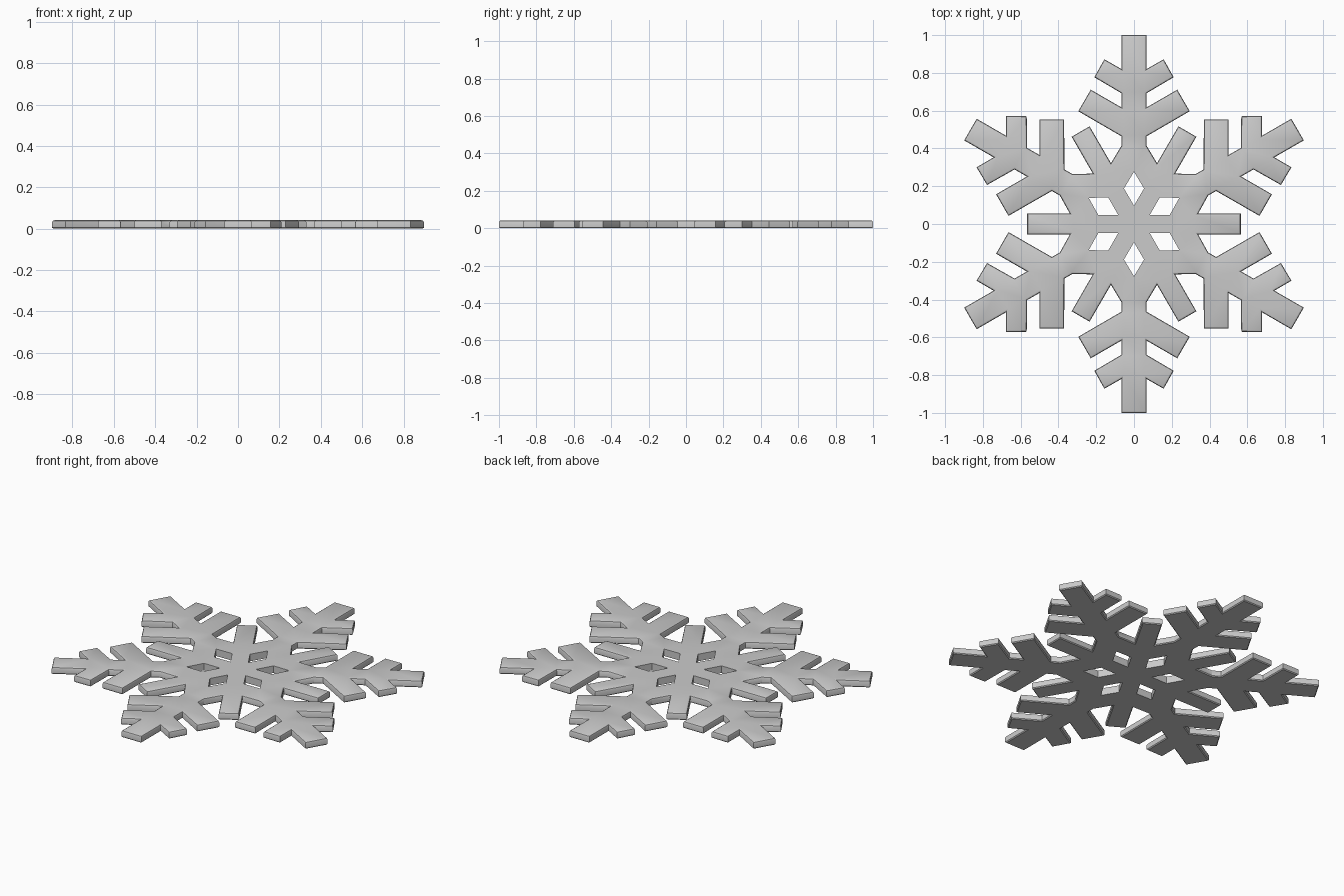
import bpy, bmesh
from math import radians
from mathutils import Vector, Matrix

if "Cube" in bpy.data.objects:
    bpy.data.objects.remove(bpy.data.objects["Cube"])

HEIGHT = 0.042

# Right half of one arm's outline, from the tip to the short spoke's end corner
HALF = [(0.066, 1.0), (0.066, 0.82), (0.157, 0.872), (0.21, 0.777), (0.066, 0.692),
        (0.066, 0.617), (0.229, 0.711), (0.295, 0.597), (0.066, 0.464),
        (0.066, 0.415), (0.122, 0.322), (0.235, 0.517)]
DIAMOND = [(0, 0.277), (0.053, 0.188), (0, 0.097), (-0.053, 0.188)]


def rotated(points, i):
    m = Matrix.Rotation(radians(-60 * i), 2)
    return [m @ Vector(p) for p in points]


def inset(points, d):
    """Move a clockwise outline inwards by d with mitred corners."""
    out = []
    for i, p in enumerate(points):
        a = (p - points[i - 1]).normalized()
        b = (points[(i + 1) % len(points)] - p).normalized()
        na, nb = Vector((a.y, -a.x)), Vector((b.y, -b.x))
        out.append(p + (na + nb) * d / (1 + na.dot(nb)))
    return out


def add_ring(bm, points, z):
    vs = [bm.verts.new((p.x, p.y, z)) for p in points]
    es = [bm.edges.new((vs[i - 1], vs[i])) for i in range(len(vs))]
    return vs, es


def build_wall(bm, levels):
    """Stack outlines into a wall; return the bottom and top edge loops."""
    rings = [add_ring(bm, pts, z) for pts, z in levels]
    for (lo, _), (hi, _) in zip(rings, rings[1:]):
        for i in range(len(lo)):
            bm.faces.new((lo[i - 1], lo[i], hi[i], hi[i - 1]))
    return rings[0][1], rings[-1][1]


arm = [(-x, y) for x, y in reversed(HALF)] + HALF
outline = [p for i in range(6) for p in rotated(arm, i)]

bm = bmesh.new()
# Outer rim with softened upper and lower edges
profile = [(0.005, 0), (0, 0.005), (0, HEIGHT - 0.011),
           (0.003, HEIGHT - 0.004), (0.011, HEIGHT)]
bottom, top = build_wall(bm, [(inset(outline, d), z) for d, z in profile])

# Six straight-walled diamond openings
for i in range(6):
    pts = rotated(DIAMOND, i)
    b, t = build_wall(bm, [(pts, 0), (pts, HEIGHT)])
    bottom += b
    top += t

# Flat faces, leaving the diamonds open
for edges, nz in ((bottom, -1), (top, 1)):
    bmesh.ops.triangle_fill(bm, edges=edges, use_beauty=True, normal=(0, 0, nz))
bmesh.ops.recalc_face_normals(bm, faces=bm.faces)

mesh = bpy.data.meshes.new("snowflake")
bm.to_mesh(mesh)
bm.free()
flake = bpy.data.objects.new("snowflake", mesh)
bpy.context.collection.objects.link(flake)
bpy.context.view_layer.objects.active = flake
flake.select_set(True)
bpy.ops.object.shade_smooth_by_angle(angle=radians(30))
